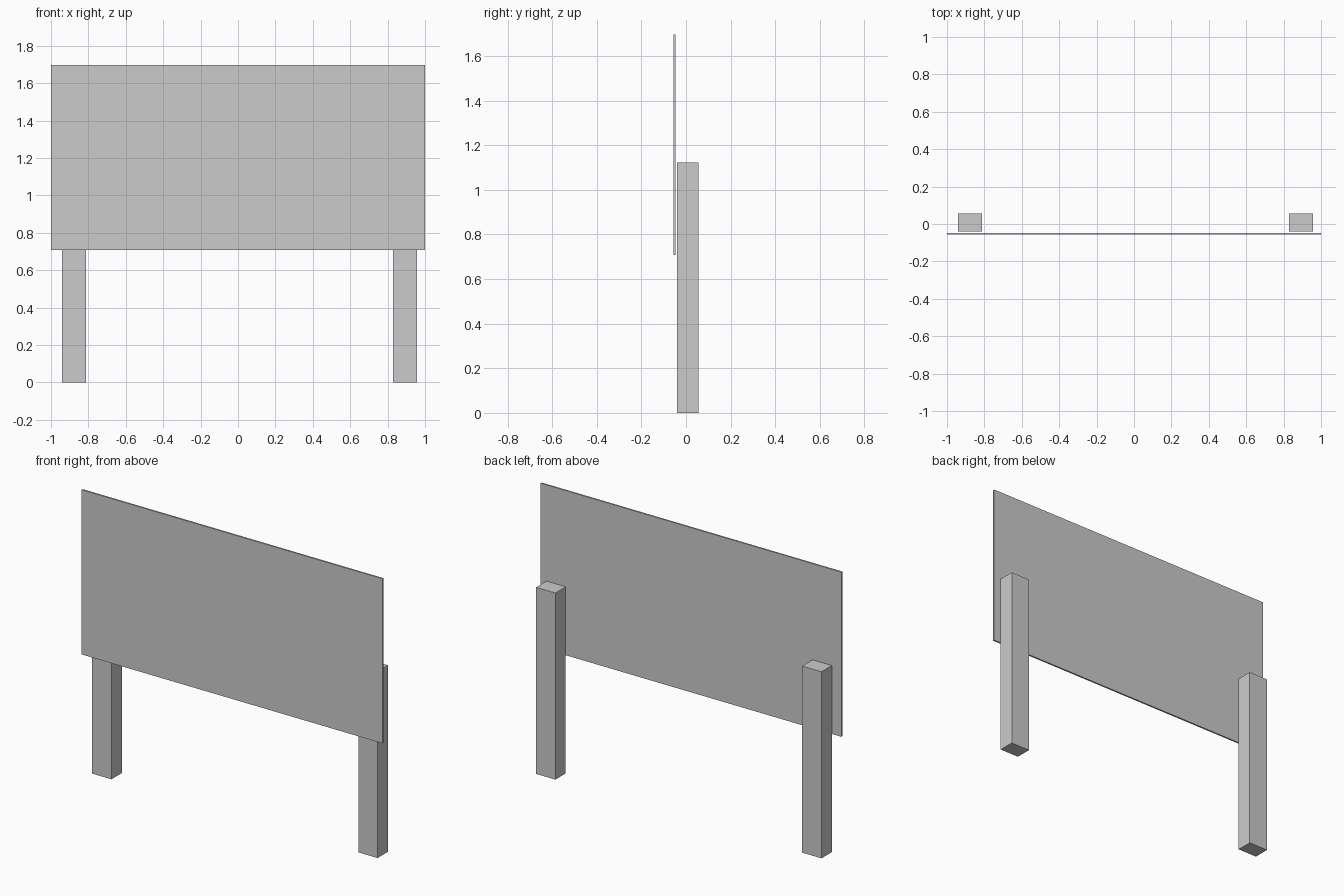
import bpy

if "Cube" in bpy.data.objects:
    bpy.data.objects.remove(bpy.data.objects["Cube"])


def box(name, x, y, z):
    """Box from (min, max) ranges on each axis."""
    bpy.ops.mesh.primitive_cube_add(size=1, location=[(a + b) / 2 for a, b in (x, y, z)])
    ob = bpy.context.object
    ob.name = name
    ob.scale = [b - a for a, b in (x, y, z)]
    bpy.ops.object.transform_apply(location=False, rotation=False, scale=True)
    return ob


# Thin sign board in front of the posts
box("sign_board", (-1.0, 1.0), (-0.057, -0.047), (0.707, 1.697))

# Two support posts, slightly off centre
for name, x in (("left_post", -0.877), ("right_post", 0.893)):
    box(name, (x - 0.064, x + 0.064), (-0.041, 0.057), (0.0, 1.122))
